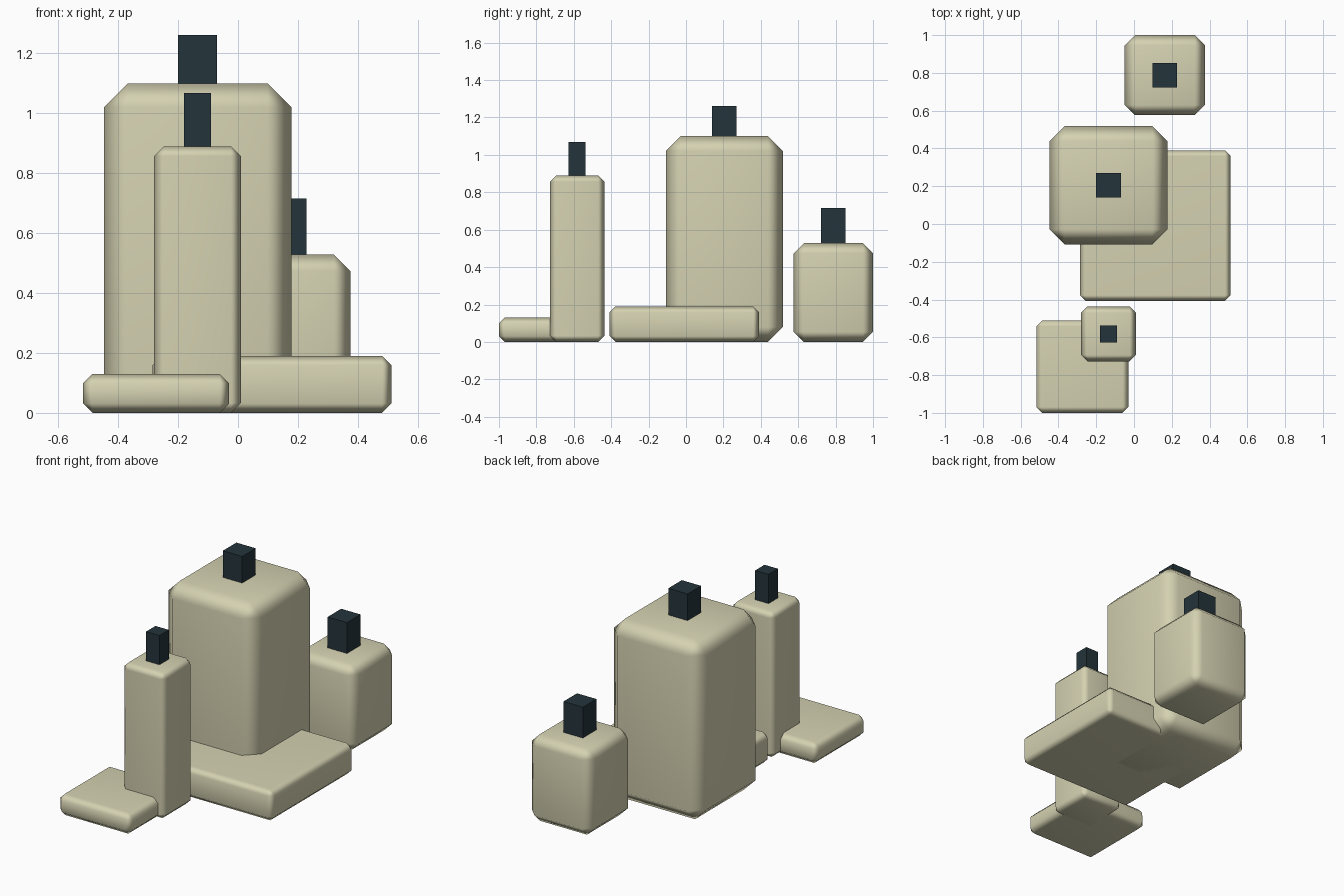
import bpy
from mathutils import Matrix
import bmesh

if "Cube" in bpy.data.objects:
    bpy.data.objects.remove(bpy.data.objects["Cube"])


def material(name, rgb):
    m = bpy.data.materials.new(name)
    m.diffuse_color = (*rgb, 1)
    m.use_nodes = True
    m.node_tree.nodes["Principled BSDF"].inputs["Base Color"].default_value = m.diffuse_color
    return m


cream = material("cream", (0.66, 0.64, 0.44))
dark = material("dark_slate", (0.017, 0.034, 0.044))


def box(name, x, y, z, mat, bevel=0):
    """Box from (min, max) ranges, with optional soft-shaded chamfers."""
    size = [b - a for a, b in (x, y, z)]
    mid = [(a + b) / 2 for a, b in (x, y, z)]
    bm = bmesh.new()
    bmesh.ops.create_cube(bm, size=1, matrix=Matrix.Diagonal((*size, 1)))
    for f in bm.faces:
        f.smooth = bevel > 0
    me = bpy.data.meshes.new(name)
    bm.to_mesh(me)
    bm.free()
    me.materials.append(mat)
    ob = bpy.data.objects.new(name, me)
    ob.location = mid
    bpy.context.collection.objects.link(ob)
    if bevel:
        b = ob.modifiers.new("chamfer", 'BEVEL')
        b.width = bevel
        b.segments = 1
        w = ob.modifiers.new("flat_faces", 'WEIGHTED_NORMAL')
        w.keep_sharp = True


# Towers with a dark stack on top: x, y centre, half width, height, bevel, stack half width, stack top
towers = {
    "large_tower": (-0.135, 0.205, 0.313, 1.10, 0.08, 0.065, 1.262),
    "tall_tower": (-0.135, -0.582, 0.145, 0.89, 0.033, 0.045, 1.068),
    "short_tower": (0.163, 0.788, 0.212, 0.528, 0.054, 0.065, 0.716),
}
for name, (cx, cy, h, top, bev, s, stop) in towers.items():
    box(name, (cx - h, cx + h), (cy - h, cy + h), (0, top), cream, bev)
    box(name + "_stack", (cx - s, cx + s), (cy - s, cy + s), (top - 0.02, stop), dark)

# Low plinths
box("large_plinth", (-0.285, 0.512), (-0.408, 0.39), (0, 0.19), cream, 0.031)
box("small_plinth", (-0.517, -0.03), (-1.0, -0.51), (0, 0.13), cream, 0.031)
